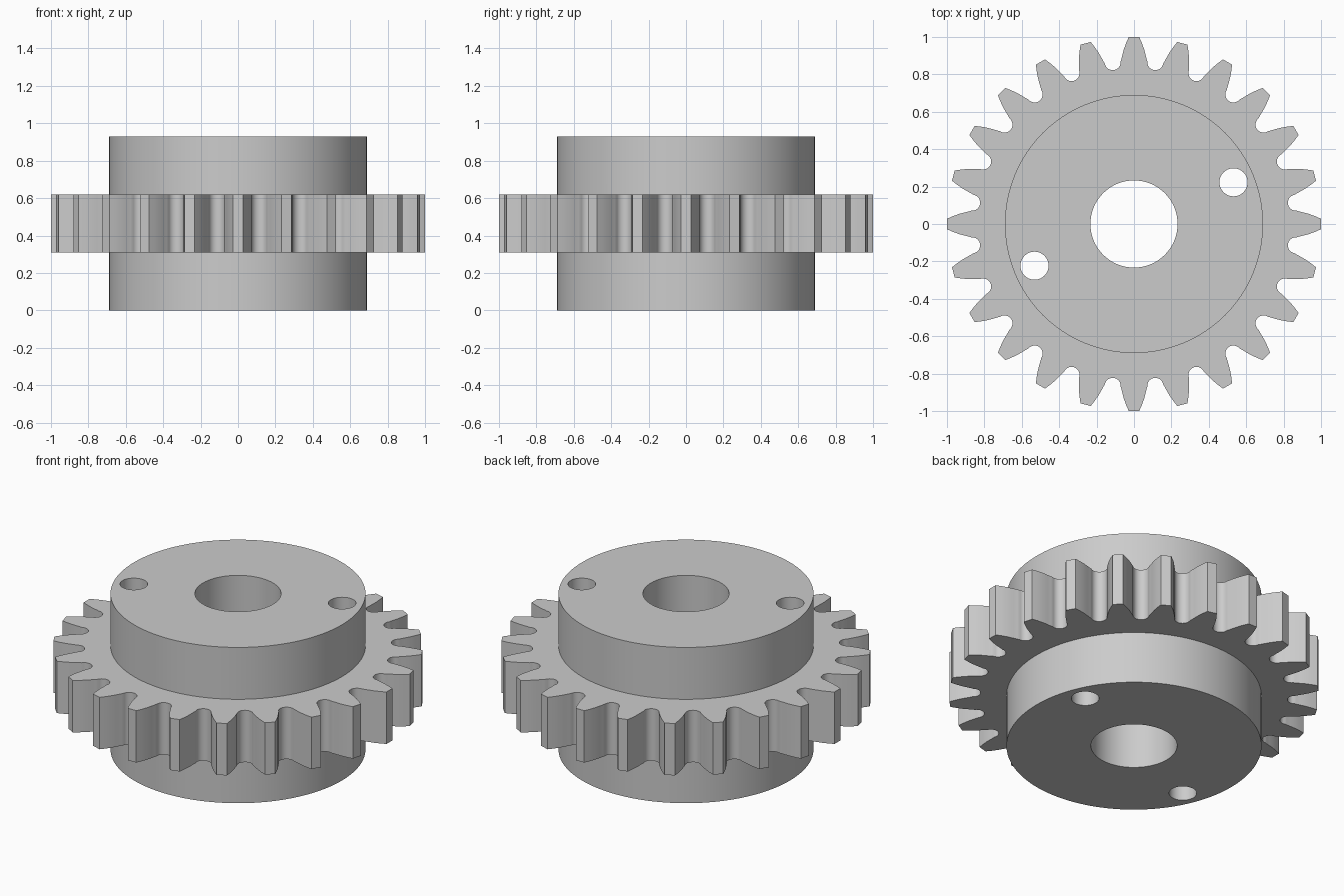
import bpy, bmesh
from math import pi, sin, cos, atan2, radians, hypot

cube = bpy.data.objects.get("Cube")
if cube:
    bpy.data.objects.remove(cube, do_unlink=True)

TEETH = 24
HEIGHT = 0.93
GEAR_BOTTOM, GEAR_TOP = 0.31, 0.62

steel = bpy.data.materials.new("plain grey steel")
steel.use_nodes = True
GREY = (0.6, 0.6, 0.6, 1)
steel.diffuse_color = GREY
steel.node_tree.nodes["Principled BSDF"].inputs["Base Color"].default_value = GREY


def prism(name, outline, z0, z1):
    """Extrude a closed outline from z0 to z1."""
    bm = bmesh.new()
    base = bm.faces.new([bm.verts.new((x, y, z0)) for x, y in outline])
    top = bmesh.ops.extrude_face_region(bm, geom=[base])["geom"]
    bmesh.ops.translate(bm, vec=(0, 0, z1 - z0),
                        verts=[v for v in top if isinstance(v, bmesh.types.BMVert)])
    bmesh.ops.recalc_face_normals(bm, faces=bm.faces)
    mesh = bpy.data.meshes.new(name)
    bm.to_mesh(mesh)
    bm.free()
    mesh.materials.append(steel)
    obj = bpy.data.objects.new(name, mesh)
    bpy.context.collection.objects.link(obj)
    return obj


def circle(radius, sides, cx=0, cy=0):
    return [(cx + radius * cos(2 * pi * i / sides), cy + radius * sin(2 * pi * i / sides))
            for i in range(sides)]


def gear_outline():
    """One tooth flank and round root, mirrored and repeated around the axis."""
    flank = [(1.0, 0.028), (0.968, 0.042), (0.935, 0.054), (0.905, 0.062), (0.88, 0.068)]
    half = pi / TEETH
    root_r, root_c = 0.043, 0.873
    side = [(hypot(x, y), atan2(y, x)) for x, y in flank]
    # Quarter of the round root, ending on the middle of the gap
    for i in range(7):
        a = radians(90 * i / 6)
        x, y = root_c - root_r * sin(a), -root_r * cos(a)
        side.append((hypot(x, y), half + atan2(y, x)))
    tooth = [(r, -a) for r, a in reversed(side[:-1])] + side
    return [(r * cos(a + 2 * half * t), r * sin(a + 2 * half * t))
            for t in range(TEETH) for r, a in tooth]


# Hub through the toothed ring
body = prism("gear_with_hub", circle(0.69, 128), 0, HEIGHT)
teeth = prism("toothed_ring", gear_outline(), GEAR_BOTTOM, GEAR_TOP)

# Centre bore and two pin holes
bore = prism("bore_cutter", circle(0.233, 64), -0.1, HEIGHT + 0.1)
pins = [prism("pin_hole_cutter", circle(0.075, 40, s * 0.532, s * 0.223), -0.1, HEIGHT + 0.1)
        for s in (1, -1)]

tools = [(teeth, 'UNION'), (bore, 'DIFFERENCE')] + [(p, 'DIFFERENCE') for p in pins]
for tool, operation in tools:
    mod = body.modifiers.new(tool.name, 'BOOLEAN')
    mod.object = tool
    mod.operation = operation
    mod.solver = 'EXACT'
    tool.hide_render = True

# Bake the booleans and drop the helpers
graph = bpy.context.evaluated_depsgraph_get()
baked = bpy.data.meshes.new_from_object(body.evaluated_get(graph))
body.modifiers.clear()
body.data = baked
for tool, _ in tools:
    bpy.data.objects.remove(tool, do_unlink=True)

# Smooth the curved walls, keep the rims crisp
bpy.ops.object.select_all(action='DESELECT')
body.select_set(True)
bpy.context.view_layer.objects.active = body
bpy.ops.object.shade_smooth_by_angle(angle=radians(30))
